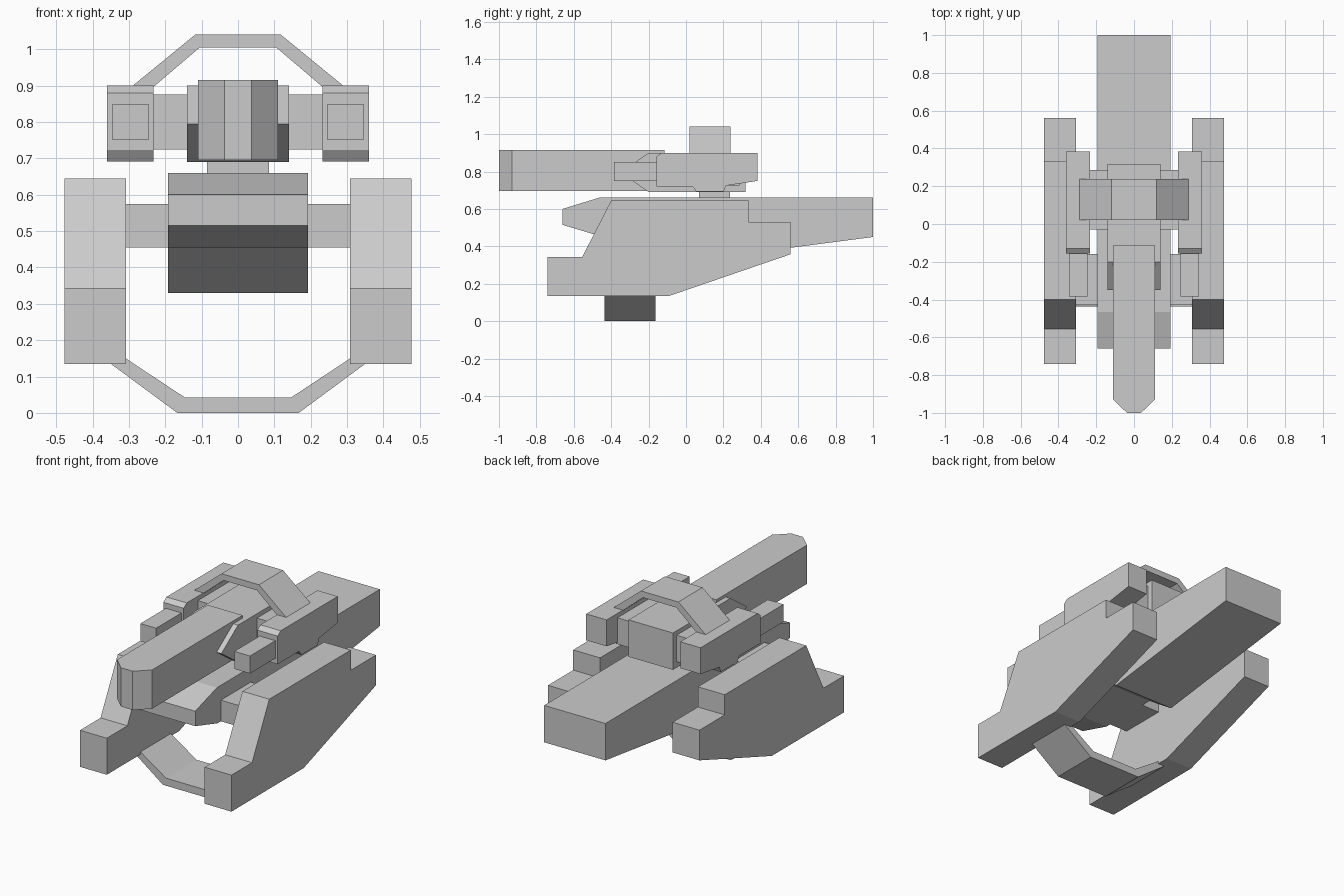
import bpy, bmesh

if "Cube" in bpy.data.objects:
    bpy.data.objects.remove(bpy.data.objects["Cube"])


def prism(name, pts, lo, hi, axis):
    """Extrude a 2D outline from lo to hi along an axis."""
    place = {'x': lambda a, b, t: (t, a, b),
             'y': lambda a, b, t: (a, t, b),
             'z': lambda a, b, t: (a, b, t)}[axis]
    bm = bmesh.new()
    face = bm.faces.new([bm.verts.new(place(a, b, lo)) for a, b in pts])
    ext = bmesh.ops.extrude_face_region(bm, geom=[face], use_keep_orig=True)
    verts = [g for g in ext['geom'] if isinstance(g, bmesh.types.BMVert)]
    bmesh.ops.translate(bm, verts=verts, vec=place(0, 0, hi - lo))
    bmesh.ops.recalc_face_normals(bm, faces=bm.faces[:])
    mesh = bpy.data.meshes.new(name)
    bm.to_mesh(mesh)
    bm.free()
    obj = bpy.data.objects.new(name, mesh)
    bpy.context.collection.objects.link(obj)
    return obj


def box(name, x, y, z):
    return prism(name, [(x[0], y[0]), (x[1], y[0]), (x[1], y[1]), (x[0], y[1])], *z, 'z')


def mirrored(obj):
    obj.modifiers.new("mirror", 'MIRROR').use_axis = (True, False, False)


def hoop(name, half_outer, half_inner, y):
    """Bent strap: right-hand points from centre to tip, mirrored in x."""
    outer = [(-x, z) for x, z in reversed(half_outer)] + half_outer
    inner = [(-x, z) for x, z in reversed(half_inner)] + half_inner
    prism(name, outer + inner[::-1], *y, 'y')


# Central hull with wedge nose and tapering tail
prism("main_hull", [(-.66, .60), (-.465, .66), (1, .66), (1, .45), (.08, .33),
                    (-.10, .455), (-.46, .455), (-.66, .515)], -.193, .193, 'x')

# Large side pods and the struts that join them to the hull
mirrored(prism("side_pod", [(-.74, .135), (-.74, .343), (-.555, .343), (-.40, .645),
                            (.333, .645), (.333, .53), (.56, .53), (.56, .358),
                            (-.09, .135)], .308, .477, 'x'))
mirrored(box("pod_strut", (.18, .32), (-.43, -.16), (.455, .575)))

# Lower strap between the pods
hoop("lower_strap", [(.167, 0), (.35, .135)], [(.147, .043), (.309, .15)], (-.437, -.163))

# Turret neck and body
box("turret_neck", (-.085, .085), (.07, .235), (.65, .70))
prism("turret_body", [(-.35, .795), (-.20, .90), (.317, .90), (.317, .69), (-.20, .69)],
      -.14, .14, 'x')

# Long central gun with chamfered muzzle
prism("main_gun", [(-.11, -.115), (-.11, -.93), (-.037, -1), (.037, -1),
                   (.11, -.93), (.11, -.115)], .695, .916, 'z')

# Side gun housings, arms and short barrels
mirrored(prism("gun_housing", [(-.157, .72), (-.157, .88), (-.13, .90), (.383, .90),
                               (.383, .75), (.215, .725), (.20, .692), (.055, .692),
                               (.035, .72)], .232, .36, 'x'))
mirrored(box("gun_arm", (.13, .24), (-.03, .285), (.725, .875)))
mirrored(box("small_barrel", (.246, .345), (-.385, -.14), (.75, .85)))

# Upper strap over the turret
hoop("upper_strap", [(.118, 1.04), (.293, .897)], [(.105, 1.005), (.232, .897)], (.02, .237))
